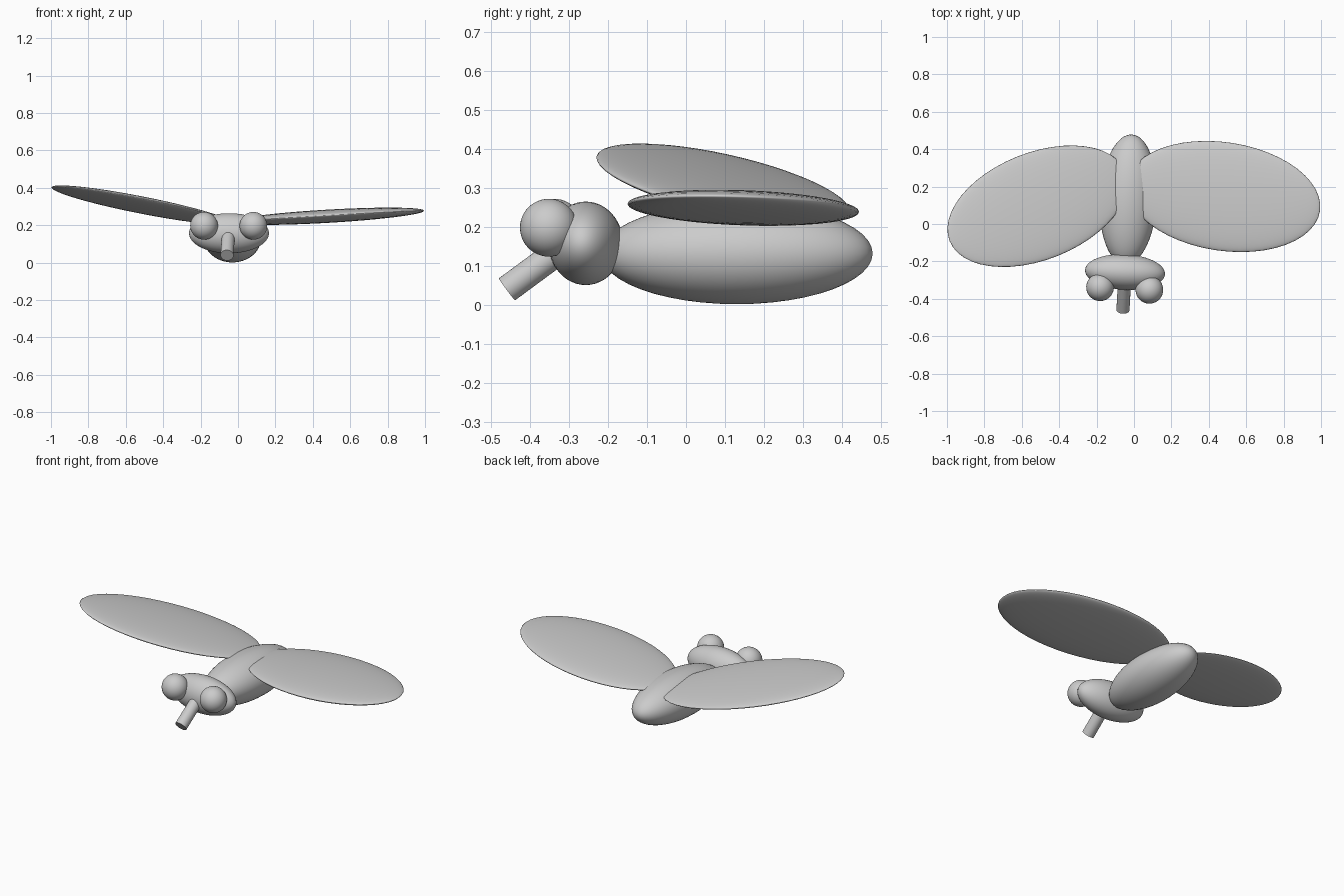
import bpy
import math
from mathutils import Matrix, Vector

if "Cube" in bpy.data.objects:
    bpy.data.objects.remove(bpy.data.objects["Cube"])

grey = bpy.data.materials.new("plain_grey")
grey.diffuse_color = (0.6, 0.6, 0.6, 1)
grey.use_nodes = True
grey.node_tree.nodes["Principled BSDF"].inputs["Base Color"].default_value = grey.diffuse_color

YAW = Matrix.Rotation(math.radians(-3), 3, 'Z')   # slight turn of the whole body


def finish(name):
    ob = bpy.context.object
    ob.name = name
    ob.data.materials.append(grey)
    bpy.ops.object.shade_smooth_by_angle(angle=math.radians(40))
    return ob


def ellipsoid(name, centre, radii, rot=YAW):
    bpy.ops.mesh.primitive_uv_sphere_add(segments=48, ring_count=24, radius=1)
    ob = finish(name)
    ob.matrix_world = Matrix.LocRotScale(Vector(centre), rot, Vector(radii))
    return ob


def wing(name, centre, radii, angle, slope_x, slope_y):
    # flat ellipsoid lying in the plane z = slope_x * x + slope_y * y
    c, s = math.cos(math.radians(angle)), math.sin(math.radians(angle))
    along = Vector((c, s, slope_x * c + slope_y * s)).normalized()
    up = Vector((-slope_x, -slope_y, 1)).normalized()
    across = up.cross(along)
    rot = Matrix((along, across, up)).transposed()
    return ellipsoid(name, centre, radii, rot)


# Body and head
ellipsoid("abdomen", (-0.03, 0.13, 0.131), (0.153, 0.349, 0.13))
ellipsoid("head", (-0.048, -0.257, 0.157), (0.214, 0.095, 0.107))

# Eyes
for side, label in ((-1, "left"), (1, "right")):
    offset = YAW @ Vector((side * 0.132, -0.088, 0))
    ellipsoid(label + "_eye", Vector((-0.045, -0.257, 0.197)) + offset, (0.074,) * 3)

# Wings
wing("left_wing", (-0.516, 0.095, 0.308), (0.515, 0.287, 0.03), 21.8, -0.165, -0.119)
wing("right_wing", (0.479, 0.147, 0.248), (0.522, 0.29, 0.035), -8.6, 0.056, -0.017)

# Mouth tube, slanting down and forward from the head
tip = Vector((-0.059, -0.459, 0.039))
root = Vector((-0.048, -0.257, 0.188))
axis = root - tip
bpy.ops.mesh.primitive_cylinder_add(vertices=32, radius=0.035, depth=axis.length)
tube = finish("mouth_tube")
tube.matrix_world = Matrix.LocRotScale(
    (tip + root) / 2, axis.to_track_quat('Z', 'Y'), Vector((1, 1, 1)))
